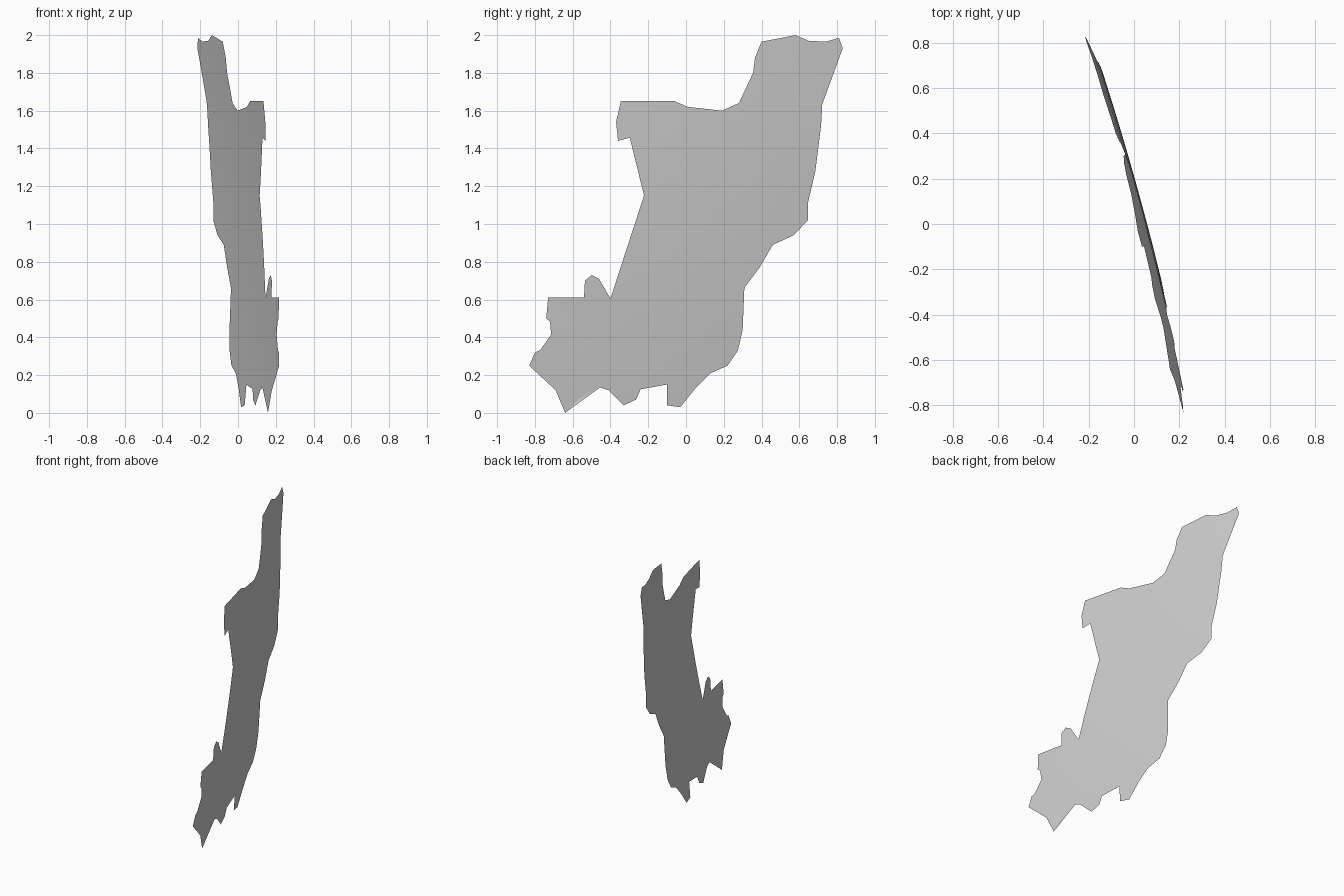
import bpy, bmesh
from math import sqrt

# Map outline as seen from the right side: (y, z)
OUTLINE = [
    (-.64, 0), (-.69, .12), (-.83, .25), (-.80, .32), (-.74, .345), (-.71, .305),
    (-.66, .305), (-.65, .38), (-.71, .42), (-.69, .46), (-.74, .50), (-.73, .61),
    (-.54, .61), (-.535, .70), (-.50, .73), (-.46, .71), (-.40, .605), (-.30, .60),
    (-.24, .66), (-.21, .585), (-.15, .59), (-.095, .72), (-.075, 1.01), (-.15, 1.09),
    (-.21, 1.10), (-.205, 1.21), (-.16, 1.27), (-.12, 1.285), (-.085, 1.35),
    (-.135, 1.465), (-.21, 1.48), (-.36, 1.44), (-.37, 1.54), (-.345, 1.65),
    (-.06, 1.65), (.01, 1.62), (.19, 1.60), (.285, 1.54), (.28, 1.64), (.355, 1.80),
    (.365, 1.88), (.40, 1.965), (.53, 1.97), (.58, 2.0), (.65, 1.97), (.74, 1.965),
    (.81, 1.985), (.83, 1.93), (.72, 1.63), (.715, 1.52), (.68, 1.39), (.685, 1.28),
    (.645, 1.11), (.645, 1.02), (.57, .94), (.46, .89), (.39, .77), (.30, .65),
    (.30, .44), (.275, .33), (.22, .25), (.13, .21), (.05, .13), (-.03, .03),
    (-.10, .04), (-.10, .15), (-.24, .125), (-.265, .07), (-.33, .04), (-.41, .12),
    (-.455, .135), (-.55, .09), (-.585, .055),
]

# The map is a patch of a large globe
R, CY, CZ, CX = 13.17, -3.368, 1.155, -12.674


def globe_x(y, z):
    return sqrt(R * R - (y - CY) ** 2 - (z - CZ) ** 2) + CX


bm = bmesh.new()
bm.faces.new([bm.verts.new((0, y, z)) for y, z in OUTLINE])
bmesh.ops.triangulate(bm, faces=bm.faces[:])


# Cut the flat sheet on a grid so it can follow the curve
def slice_sheet(co, normal):
    bmesh.ops.bisect_plane(bm, geom=bm.verts[:] + bm.edges[:] + bm.faces[:],
                           dist=1e-5, plane_co=co, plane_no=normal)


for i in range(1, 13):
    slice_sheet((0, 0, i * .157), (0, 0, 1))
for i in range(-5, 6):
    slice_sheet((0, i * .151, 0), (0, 1, 0))

# Bend onto the globe, with faces pointing outward (+x)
for v in bm.verts:
    v.co.x = globe_x(v.co.y, v.co.z)
bm.normal_update()
bmesh.ops.reverse_faces(bm, faces=[f for f in bm.faces if f.normal.x < 0])
for f in bm.faces:
    f.smooth = True

mesh = bpy.data.meshes.new("map_region")
bm.to_mesh(mesh)
bm.free()
bpy.context.collection.objects.link(bpy.data.objects.new("map_region", mesh))
